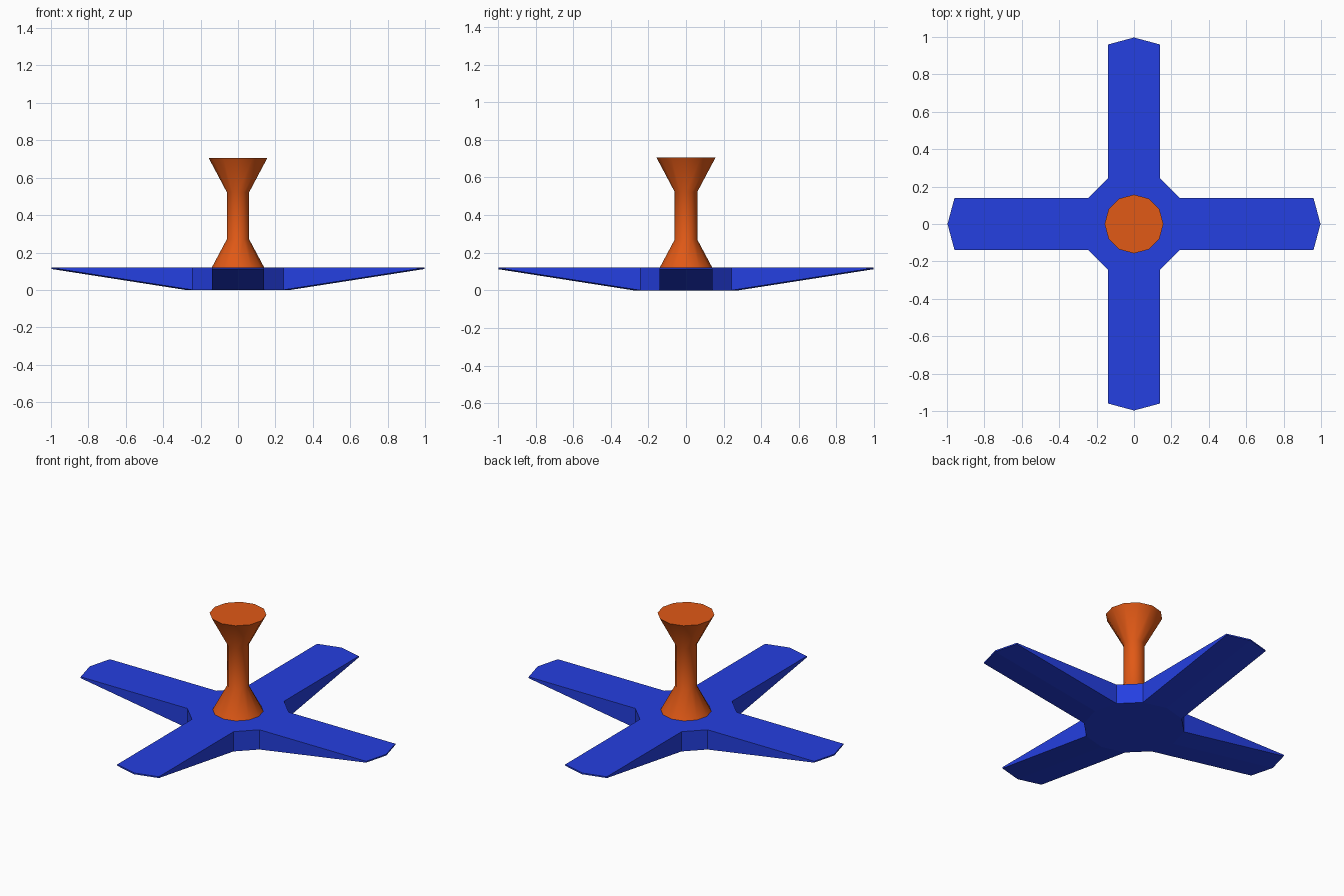
import bpy, bmesh
from math import pi, cos, sin
from mathutils import Vector

if "Cube" in bpy.data.objects:
    bpy.data.objects.remove(bpy.data.objects["Cube"])

SIDES = 12
TOP = 0.12


def finish(bm, name, color):
    bmesh.ops.recalc_face_normals(bm, faces=bm.faces[:])
    mesh = bpy.data.meshes.new(name)
    bm.to_mesh(mesh)
    bm.free()
    obj = bpy.data.objects.new(name, mesh)
    bpy.context.collection.objects.link(obj)
    mat = bpy.data.materials.new(name + "_color")
    mat.diffuse_color = color
    mat.use_nodes = True
    mat.node_tree.nodes["Principled BSDF"].inputs["Base Color"].default_value = mat.diffuse_color
    mesh.materials.append(mat)
    return obj


def ring(bm, radius, z):
    return [bm.verts.new((radius * cos(2 * pi * i / SIDES), radius * sin(2 * pi * i / SIDES), z))
            for i in range(SIDES)]


def lathe(bm, profile):
    """Closed, capped stack of rings; returns the rings."""
    rings = [ring(bm, r, z) for r, z in profile]
    for a, b in zip(rings, rings[1:]):
        for i in range(SIDES):
            j = (i + 1) % SIDES
            bm.faces.new((a[i], a[j], b[j], b[i]))
    bm.faces.new(rings[0][::-1])
    bm.faces.new(rings[-1])
    bm.normal_update()
    return rings


# Base: twelve-sided hub with four tapered arms pulled out of its sides
bm = bmesh.new()
lathe(bm, [(0.28, 0), (0.28, TOP)])
directions = [Vector((1, 0, 0)), Vector((0, 1, 0)), Vector((-1, 0, 0)), Vector((0, -1, 0))]
arm_roots = [(d, [f for f in bm.faces if f.normal.dot(d) > 0.95]) for d in directions]
for d, root in arm_roots:
    out = bmesh.ops.extrude_face_region(bm, geom=root)["geom"]
    bmesh.ops.delete(bm, geom=[f for f in root if f.is_valid], context='FACES')
    for v in (g for g in out if isinstance(g, bmesh.types.BMVert)):
        v.co += d * 0.717
        if v.co.z < 0.01:
            v.co.z = 0.112
finish(bm, "base", (0.018, 0.05, 0.75, 1))

# Post: flared foot, straight shaft and flared head
bm = bmesh.new()
rings = lathe(bm, [(0.14, TOP), (0.06, 0.27), (0.06, 0.523), (0.157, 0.706)])
for f in bm.faces:
    f.smooth = len(f.verts) == 4
for r in (rings[0], rings[-1]):
    for i in range(SIDES):
        bm.edges.get((r[i], r[(i + 1) % SIDES])).smooth = False
finish(bm, "post", (0.75, 0.10, 0.008, 1))
